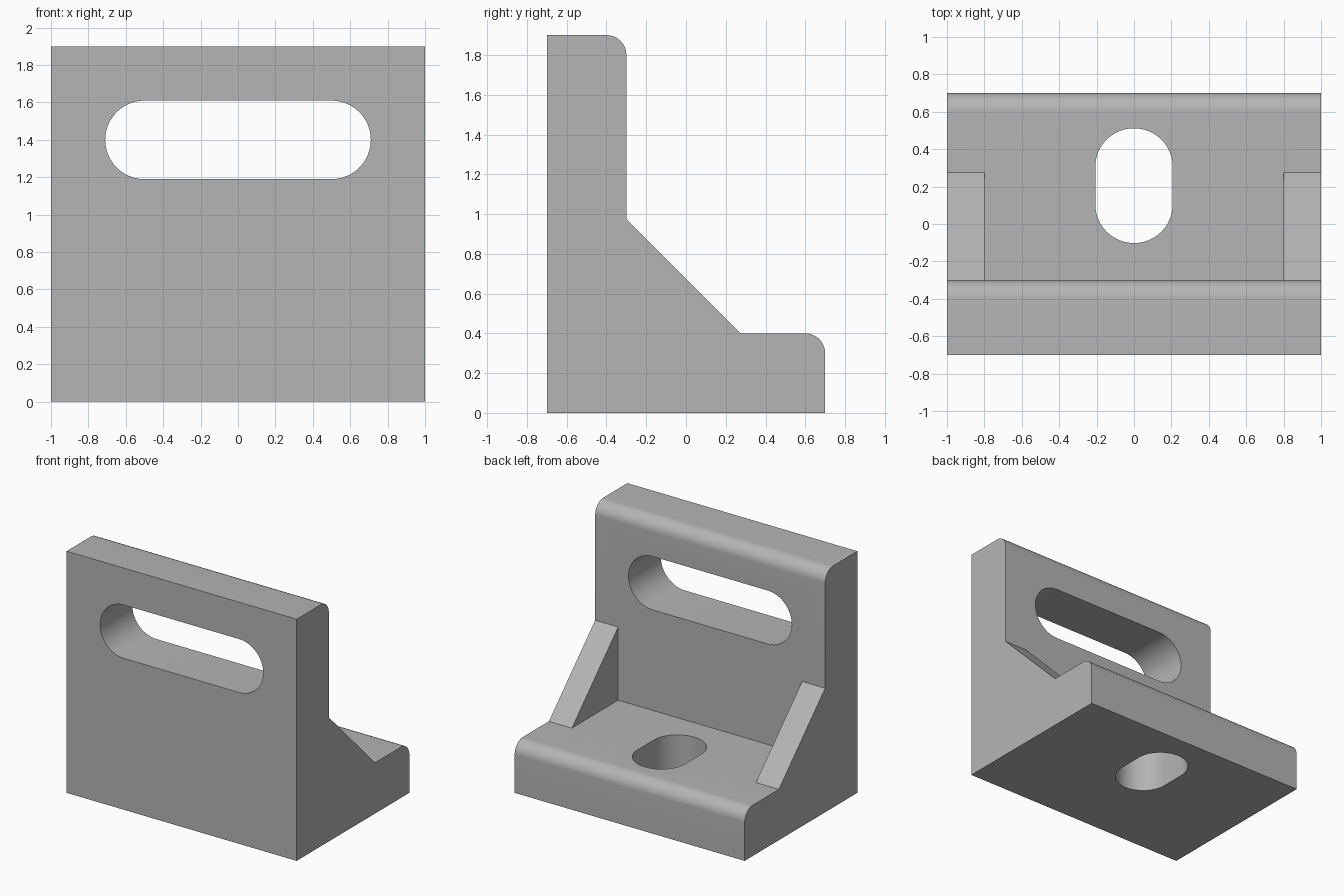
import bpy, bmesh, math

cube = bpy.data.objects.get("Cube")
if cube:
    bpy.data.objects.remove(cube, do_unlink=True)

WIDTH, DEPTH, HEIGHT = 2.0, 1.4, 1.9
THICK, FILLET = 0.4, 0.1
BACK, FRONT = -DEPTH / 2, DEPTH / 2
INNER = BACK + THICK          # inner face of the upright plate
TOE, PEAK = 0.275, 0.975      # ends of the gusset slope

grey = bpy.data.materials.new("cast grey")
grey.use_nodes = True
grey.diffuse_color = (0.46, 0.46, 0.46, 1)
grey.node_tree.nodes["Principled BSDF"].inputs["Base Color"].default_value = grey.diffuse_color


def arc(cx, cy, r, start, end, steps):
    angles = [math.radians(start + (end - start) * i / steps) for i in range(steps + 1)]
    return [(cx + r * math.cos(a), cy + r * math.sin(a)) for a in angles]


def prism(name, outline, place, low, high):
    """Extrude a 2D outline from low to high; place(u, v, w) gives the 3D point."""
    bm = bmesh.new()
    face = bm.faces.new([bm.verts.new(place(u, v, low)) for u, v in outline])
    moved = bmesh.ops.extrude_face_region(bm, geom=[face])["geom"]
    shift = [b - a for a, b in zip(place(0, 0, low), place(0, 0, high))]
    bmesh.ops.translate(bm, vec=shift, verts=[g for g in moved if isinstance(g, bmesh.types.BMVert)])
    bmesh.ops.recalc_face_normals(bm, faces=bm.faces)
    mesh = bpy.data.meshes.new(name)
    bm.to_mesh(mesh)
    bm.free()
    mesh.materials.append(grey)
    obj = bpy.data.objects.new(name, mesh)
    bpy.context.collection.objects.link(obj)
    return obj


def slot(r, half):
    """Rounded slot, long along the first axis."""
    return arc(half, 0, r, -90, 90, 24) + arc(-half, 0, r, 90, 270, 24)


def side(u, v, w):
    return (w, u, v)


# Angle bracket: side profile with gusset slope and rounded plate edges
profile = [(BACK, 0), (FRONT, 0)]
profile += arc(FRONT - FILLET, THICK - FILLET, FILLET, 0, 90, 12)
profile += [(TOE, THICK), (INNER, PEAK)]
profile += arc(INNER - FILLET, HEIGHT - FILLET, FILLET, 0, 90, 12)
profile += [(BACK, HEIGHT)]
bracket = prism("angle_bracket", profile, side, -WIDTH / 2, WIDTH / 2)

# Cutters: pocket between the two gussets, and the two slots
pocket = [(INNER, THICK), (TOE + 0.1, THICK), (INNER, PEAK + 0.1)]
cutters = [
    prism("gusset_pocket_cutter", pocket, side, -0.8, 0.8),
    prism("upright_slot_cutter", slot(0.21, 0.5), lambda u, v, w: (u, w, v + 1.4), -0.9, 0),
    prism("base_slot_cutter", slot(0.207, 0.1), lambda u, v, w: (v, u + 0.205, w), -0.2, 0.6),
]

bpy.ops.object.select_all(action="DESELECT")
bracket.select_set(True)
bpy.context.view_layer.objects.active = bracket
for cutter in cutters:
    cutter.hide_render = True
    mod = bracket.modifiers.new(cutter.name, "BOOLEAN")
    mod.operation, mod.solver, mod.object = "DIFFERENCE", "EXACT", cutter
    bpy.ops.object.modifier_apply(modifier=mod.name)
    bpy.data.objects.remove(cutter, do_unlink=True)

bpy.ops.object.shade_smooth_by_angle(angle=math.radians(30))
